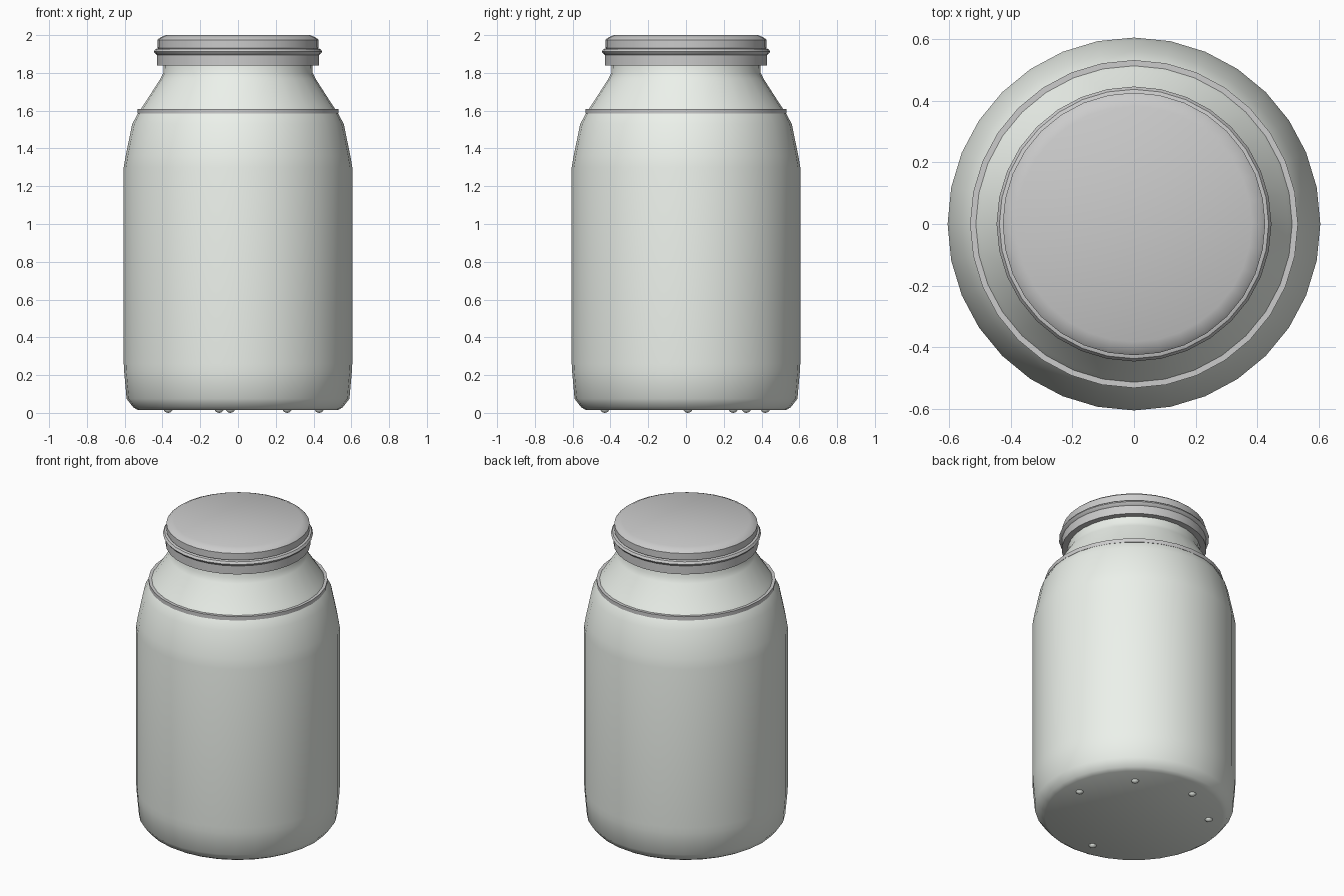
import bpy, bmesh, math

if "Cube" in bpy.data.objects:
    bpy.data.objects.remove(bpy.data.objects["Cube"])

SIDES = 32


def material(name, rgb):
    m = bpy.data.materials.new(name)
    m.diffuse_color = (*rgb, 1)
    m.use_nodes = True
    m.node_tree.nodes["Principled BSDF"].inputs["Base Color"].default_value = m.diffuse_color
    return m


def finish(name, bm, mat=None, angle=30):
    bmesh.ops.recalc_face_normals(bm, faces=bm.faces[:])
    me = bpy.data.meshes.new(name)
    bm.to_mesh(me)
    bm.free()
    ob = bpy.data.objects.new(name, me)
    bpy.context.collection.objects.link(ob)
    if mat:
        me.materials.append(mat)
    bpy.ops.object.select_all(action='DESELECT')
    ob.select_set(True)
    bpy.context.view_layer.objects.active = ob
    bpy.ops.object.shade_smooth_by_angle(angle=math.radians(angle))
    return ob


def lathe(name, profile, mat=None, angle=30, closed=False):
    """Revolve (radius, z) points; open profiles get flat end caps."""
    bm = bmesh.new()
    rings = [[bm.verts.new((r * math.cos(2 * math.pi * i / SIDES),
                            r * math.sin(2 * math.pi * i / SIDES), z))
              for i in range(SIDES)] for r, z in profile]
    pairs = list(zip(rings, rings[1:]))
    if closed:
        pairs.append((rings[-1], rings[0]))
    else:
        bm.faces.new(rings[0])
        bm.faces.new(rings[-1])
    for a, b in pairs:
        for i in range(SIDES):
            j = (i + 1) % SIDES
            bm.faces.new((a[i], a[j], b[j], b[i]))
    return finish(name, bm, mat, angle)


glass = material("pale_glass", (0.84, 0.88, 0.83))
rim = material("rim_grey", (0.66, 0.68, 0.66))

# Jar body with rounded foot, tapering shoulder and neck
lathe("jar_body", [(0.53, 0.015), (0.555, 0.03), (0.59, 0.075), (0.603, 0.22),
                   (0.605, 0.26), (0.605, 1.3), (0.595, 1.36), (0.56, 1.53),
                   (0.53, 1.585), (0.50, 1.63), (0.41, 1.77), (0.395, 1.80),
                   (0.393, 1.86)], glass, 40)

# Thin ledge around the shoulder
lathe("shoulder_ring", [(0.50, 1.585), (0.532, 1.585), (0.532, 1.61),
                        (0.50, 1.61)], rim, closed=True)

# Screw band with rolled bead
lathe("lid_band", [(0.38, 1.84), (0.43, 1.84), (0.43, 1.895), (0.437, 1.9),
                   (0.446, 1.912), (0.437, 1.926), (0.425, 1.93),
                   (0.38, 1.93)], closed=True)

# Lid disc with chamfered top
lathe("lid_top", [(0.42, 1.925), (0.426, 1.935), (0.426, 1.975),
                  (0.415, 1.985), (0.382, 2.0)])

# Small bumps under the base
for n, (x, y) in enumerate([(0.26, 0.32), (0.43, 0.01), (-0.10, 0.42),
                            (-0.37, 0.25), (-0.04, -0.43)]):
    bm = bmesh.new()
    bmesh.ops.create_uvsphere(bm, u_segments=12, v_segments=8, radius=0.026)
    bmesh.ops.translate(bm, verts=bm.verts[:], vec=(x, y, 0.026))
    finish(f"base_bump_{n + 1}", bm, glass)
